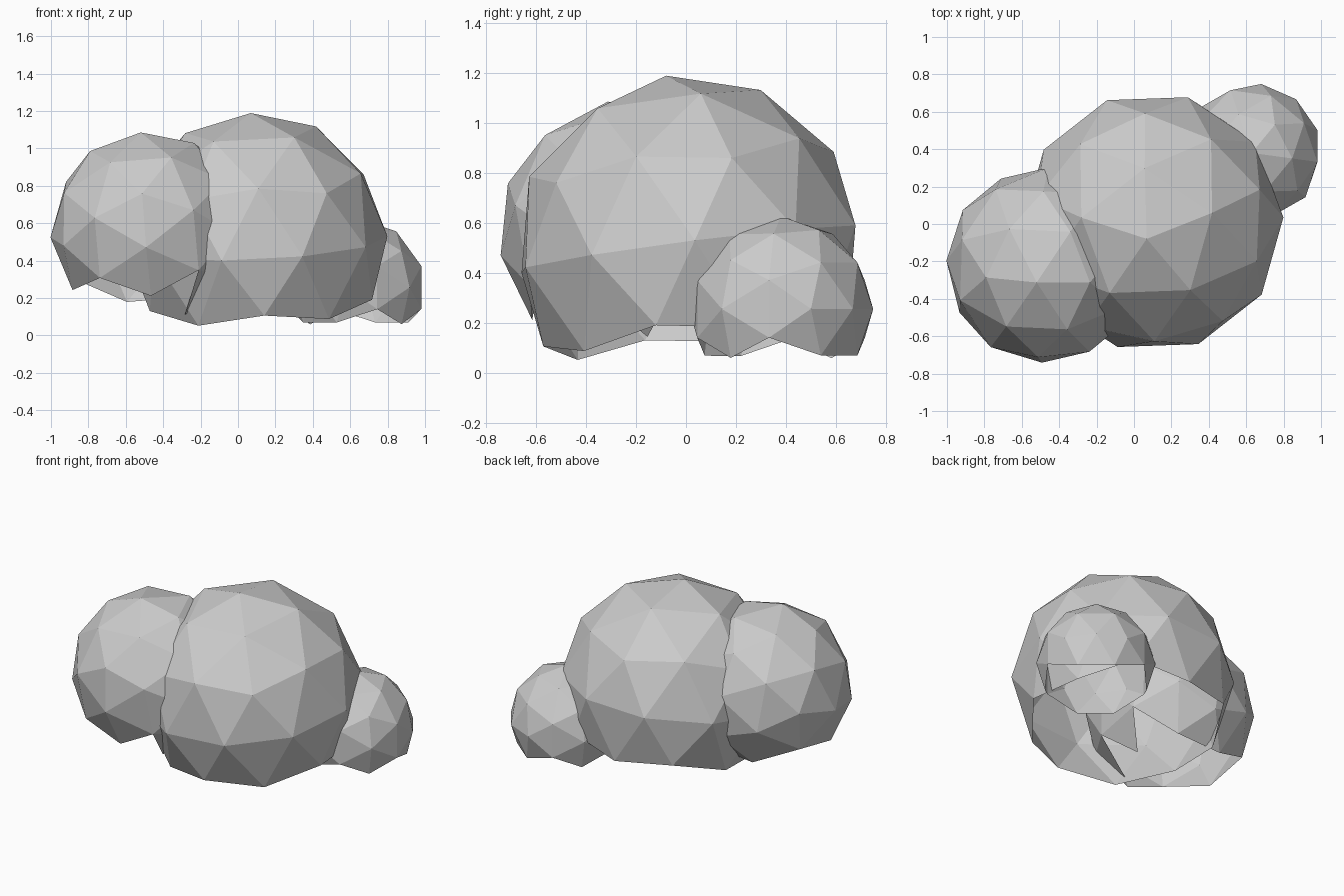
import bpy, bmesh
from mathutils import Euler
from math import radians

if "Cube" in bpy.data.objects:
    bpy.data.objects.remove(bpy.data.objects["Cube"])


def leaf_clump(name, centre, radius, turn, cut):
    """Faceted ball with the underside faces removed, leaving a jagged open rim."""
    bm = bmesh.new()
    bmesh.ops.create_icosphere(bm, subdivisions=2, radius=radius)
    rot = Euler([radians(a) for a in turn]).to_matrix()
    bmesh.ops.rotate(bm, verts=bm.verts, cent=(0, 0, 0), matrix=rot)
    bmesh.ops.translate(bm, verts=bm.verts, vec=centre)
    low = [f for f in bm.faces if f.calc_center_median().z < cut]
    bmesh.ops.delete(bm, geom=low, context='FACES')
    mesh = bpy.data.meshes.new(name)
    bm.to_mesh(mesh)
    bm.free()
    obj = bpy.data.objects.new(name, mesh)
    bpy.context.collection.objects.link(obj)
    return obj


# Bush made of three overlapping clumps
leaf_clump("large_clump", (0.10, 0.01, 0.495), 0.70, (6, -5, 20), 0.16)
leaf_clump("medium_clump", (-0.475, -0.22, 0.565), 0.53, (25, 15, 40), 0.24)
leaf_clump("small_clump", (0.63, 0.38, 0.255), 0.372, (-20, 25, 10), 0.06)
